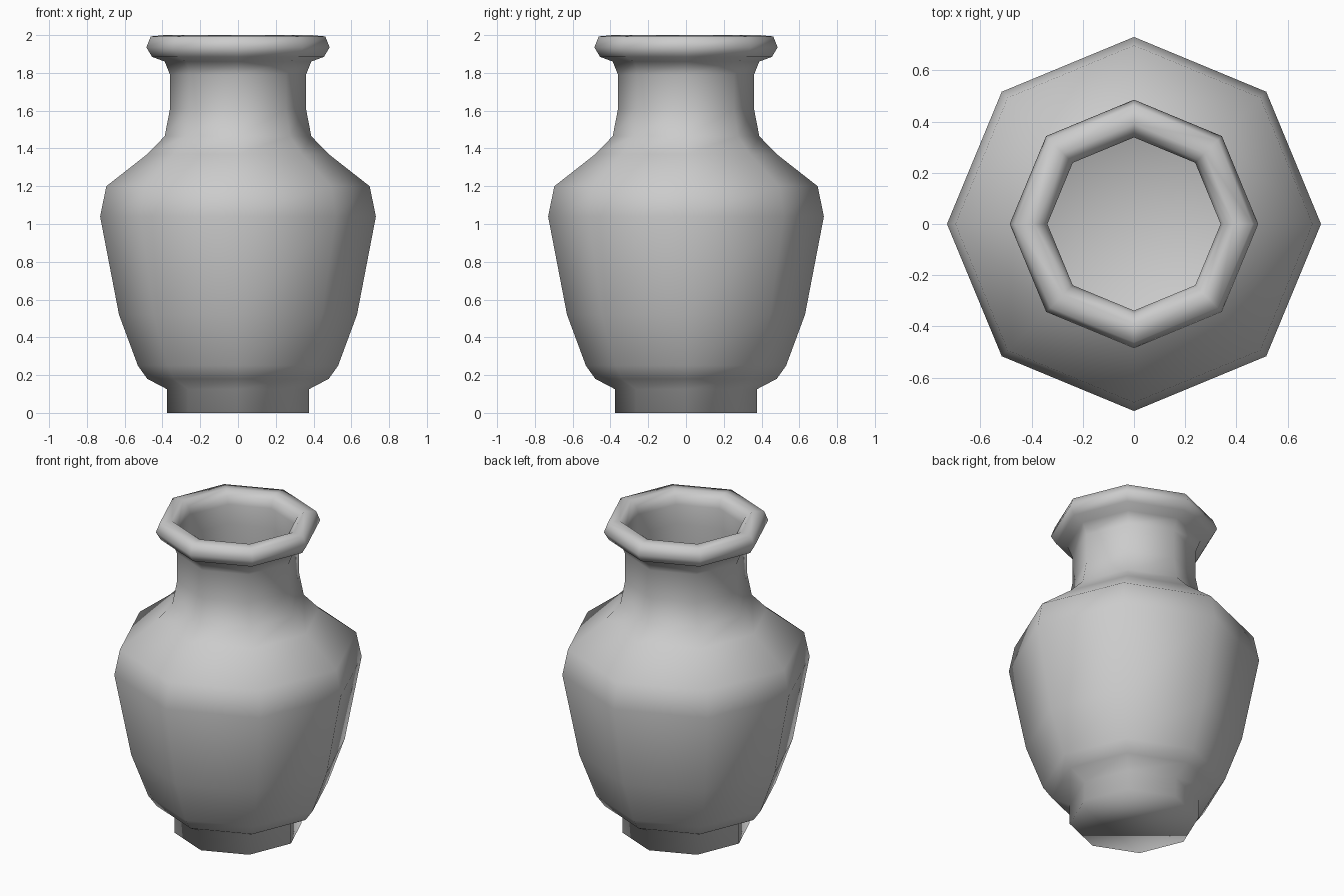
import bpy, bmesh, math

if "Cube" in bpy.data.objects:
    bpy.data.objects.remove(bpy.data.objects["Cube"])

SIDES = 8

# Half profile (radius, height): foot, belly, shoulder, neck, rim, then inner wall
outer = [(0.375, 0), (0.375, 0.125), (0.48, 0.18), (0.53, 0.25), (0.63, 0.52),
         (0.73, 1.04), (0.697, 1.2), (0.48, 1.37), (0.388, 1.465),
         (0.36, 1.61), (0.36, 1.79), (0.388, 1.86)]
rim = [(0.455, 1.885), (0.485, 1.935), (0.462, 1.993), (0.39, 2.0),
       (0.352, 1.97), (0.338, 1.92)]
inner = [(0.345, 1.79), (0.345, 1.61), (0.37, 1.46), (0.46, 1.36), (0.67, 1.19),
         (0.70, 1.04), (0.605, 0.53), (0.505, 0.27), (0.36, 0.18)]

clay = bpy.data.materials.new("grey clay")
clay.diffuse_color = (0.6, 0.6, 0.6, 1)
clay.use_nodes = True
clay.node_tree.nodes["Principled BSDF"].inputs["Base Color"].default_value = clay.diffuse_color


def lathe(name, profile, floor_z):
    """Spin a profile into an eight-sided vessel with a closed base and floor."""
    bm = bmesh.new()
    rings = []
    for r, z in profile:
        angles = [2 * math.pi * i / SIDES for i in range(SIDES)]
        rings.append([bm.verts.new((r * math.cos(a), r * math.sin(a), z)) for a in angles])
    for low, high in zip(rings, rings[1:]):
        for i in range(SIDES):
            j = (i + 1) % SIDES
            bm.faces.new((low[i], low[j], high[j], high[i]))
    # Underside and dished inner floor
    bm.faces.new(rings[0][::-1])
    centre = bm.verts.new((0, 0, floor_z))
    for i in range(SIDES):
        bm.faces.new((rings[-1][i], rings[-1][(i + 1) % SIDES], centre))
    for f in bm.faces:
        f.smooth = True
    mesh = bpy.data.meshes.new(name)
    bm.to_mesh(mesh)
    bm.free()
    mesh.materials.append(clay)
    obj = bpy.data.objects.new(name, mesh)
    bpy.context.collection.objects.link(obj)
    return obj


lathe("vase", outer + rim + inner, 0.13)
